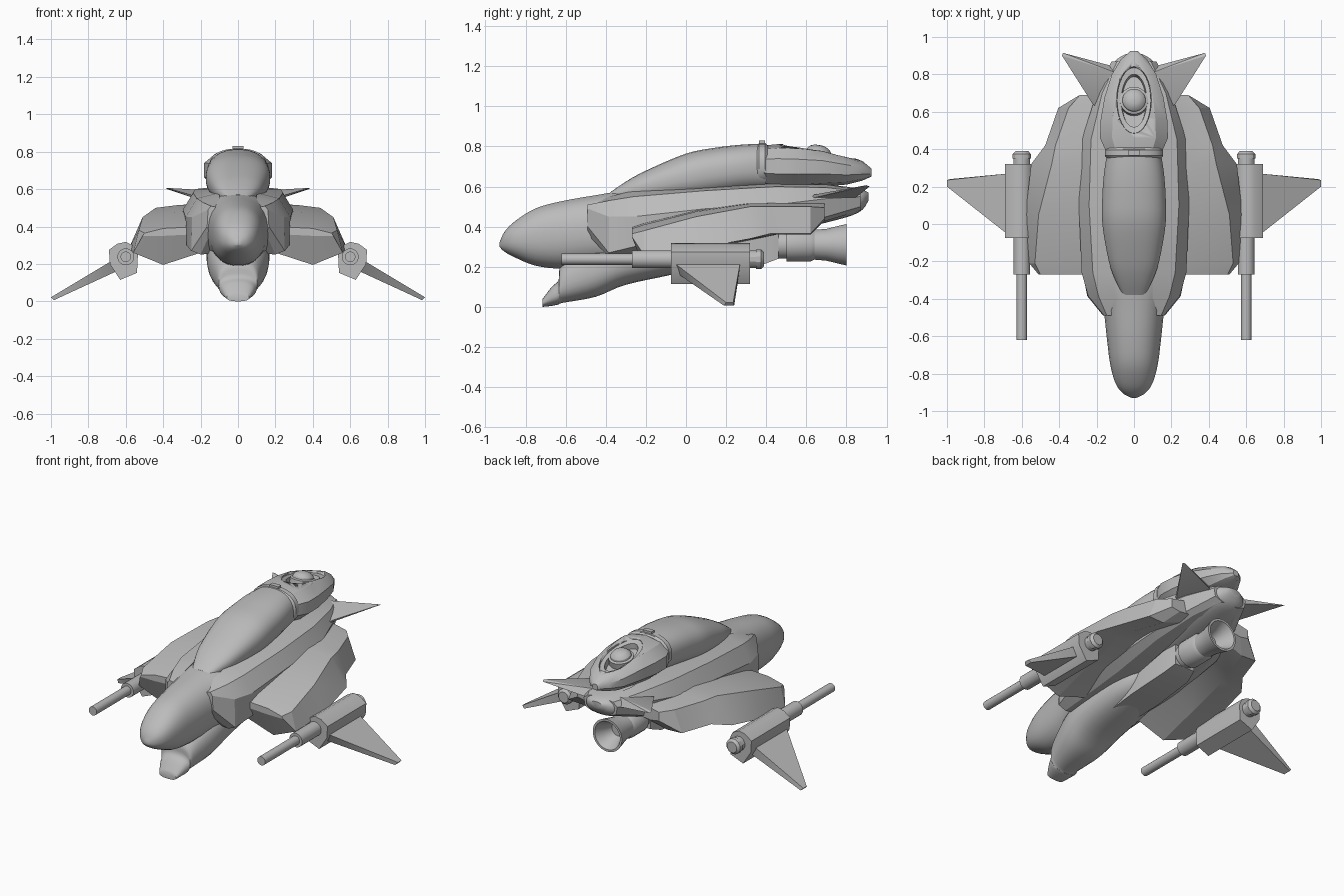
import bpy, bmesh, math
from mathutils import Vector, Matrix

cube = bpy.data.objects.get("Cube")
if cube:
    bpy.data.objects.remove(cube, do_unlink=True)

grey = bpy.data.materials.new("hull_grey")
grey.use_nodes = True
grey.diffuse_color = (0.5, 0.5, 0.5, 1)
grey.node_tree.nodes["Principled BSDF"].inputs["Base Color"].default_value = grey.diffuse_color


def finish(name, bm, mirror=False, angle=30):
    """Turn a bmesh into a shaded, optionally mirrored object."""
    bmesh.ops.recalc_face_normals(bm, faces=bm.faces)
    mesh = bpy.data.meshes.new(name)
    bm.to_mesh(mesh)
    bm.free()
    mesh.materials.append(grey)
    obj = bpy.data.objects.new(name, mesh)
    bpy.context.collection.objects.link(obj)
    bpy.ops.object.select_all(action="DESELECT")
    obj.select_set(True)
    bpy.context.view_layer.objects.active = obj
    bpy.ops.object.shade_smooth_by_angle(angle=math.radians(angle))
    if mirror:
        obj.modifiers.new("mirror", "MIRROR")
    return obj


def loft(name, rings, mirror=False, angle=30):
    """Skin a row of closed rings and cap both ends."""
    bm = bmesh.new()
    rows = [[bm.verts.new(point) for point in ring] for ring in rings]
    count = len(rows[0])
    for first, second in zip(rows, rows[1:]):
        for i in range(count):
            j = (i + 1) % count
            bm.faces.new((first[i], first[j], second[j], second[i]))
    bm.faces.new(rows[0])
    bm.faces.new(rows[-1])
    return finish(name, bm, mirror, angle)


def hull(name, points, mirror=True):
    bm = bmesh.new()
    for point in points:
        bm.verts.new(point)
    bmesh.ops.convex_hull(bm, input=bm.verts)
    return finish(name, bm, mirror)


def oval(y, low, high, width, power=2.0, count=28):
    """Upright superellipse ring at a station along the craft."""
    def soft(value):
        return math.copysign(abs(value) ** (2 / power), value)
    ring = []
    for i in range(count):
        turn = math.tau * (i + 0.5) / count
        ring.append((width * soft(math.cos(turn)), y,
                     (low + high) / 2 + (high - low) / 2 * soft(math.sin(turn))))
    return ring


def smooth_stations(stations, steps=4):
    """Catmull-Rom interpolation between stations."""
    keys = [Vector(s) for s in stations]
    keys = [keys[0]] + keys + [keys[-1]]
    result = []
    for a, b, c, d in zip(keys, keys[1:], keys[2:], keys[3:]):
        for i in range(steps):
            t = i / steps
            result.append(b + (c - a) * (t / 2) + (a * 2 - b * 5 + c * 4 - d) * (t * t / 2)
                          + (b * 3 - a - c * 3 + d) * (t ** 3 / 2))
    result.append(keys[-1])
    return result


def body(name, stations, power=2.0):
    return loft(name, [oval(*s, power) for s in smooth_stations(stations)], angle=40)


def lathe(name, profile, x, z, mirror=False, count=24):
    rings = [oval(y, z - r, z + r, r, 2, count) for y, r in profile]
    return loft(name, [[(px + x, py, pz) for px, py, pz in ring] for ring in rings], mirror)


def slab(name, stations, angle=18):
    """Mirrored loft through hand-shaped sections of (x, z) points."""
    return loft(name, [[(x, y, z) for x, z in section] for y, section in stations], True, angle)


# Fuselage: station, bottom, top, half width
body("fuselage", [
    (-.93, .30, .32, .012), (-.905, .275, .375, .06), (-.85, .245, .43, .1),
    (-.75, .205, .492, .128), (-.62, .19, .528, .145), (-.45, .2, .558, .165),
    (-.3, .2, .58, .2), (0, .25, .6, .21), (.4, .35, .62, .2),
    (.7, .42, .61, .17), (.86, .47, .59, .11), (.91, .53, .57, .04)], 2.3)

# Lower jaw running back into the belly
body("lower_jaw", [
    (-.715, 0, .04, .06), (-.67, .005, .1, .085), (-.635, .012, .135, .1), (-.615, .02, .22, .11),
    (-.45, .05, .33, .155), (-.3, .11, .36, .168), (-.05, .165, .38, .16),
    (.1, .21, .4, .13), (.2, .3, .4, .08)], 2.4)

# Canopy and the collar behind it
body("canopy", [
    (-.38, .53, .57, .06), (-.3, .52, .625, .1), (-.2, .52, .68, .135), (0, .53, .765, .17),
    (.15, .55, .795, .17), (.28, .57, .81, .16), (.4, .58, .815, .14)], 2.4)
loft("canopy_collar", [oval(y, .6, .805 + lift, .145 + lift, 2.4)
                       for y, lift in ((.35, 0), (.365, .012), (.395, .012), (.41, 0))])
hull("collar_latch", [(x, y, z) for x in (0, .03) for y in (.365, .395) for z in (.8, .83)])

# Rear pod with a sunken oval well
pod = loft("rear_pod", [oval(*s, 2.2, 10) for s in (
    (.39, .6, .805, .158), (.46, .59, .812, .19), (.56, .59, .808, .186), (.68, .6, .793, .164),
    (.8, .61, .757, .124), (.88, .63, .727, .074), (.925, .65, .69, .02))])
tilt = Matrix.Translation((0, .665, .785)) @ Matrix.Rotation(math.radians(-13), 4, "X")


def well_ring(width, length, height, count=32):
    turns = [math.tau * i / count for i in range(count)]
    return [tilt @ Vector((width * math.cos(t), length * math.sin(t), height)) for t in turns]


cutter = loft("well_cutter", [well_ring(.09, .18, -.065), well_ring(.102, .19, .2)])
cut = pod.modifiers.new("well", "BOOLEAN")
cut.operation = "DIFFERENCE"
cut.object = cutter
bpy.context.view_layer.objects.active = pod
bpy.ops.object.modifier_apply(modifier=cut.name)
bpy.data.objects.remove(cutter, do_unlink=True)
loft("well_rim", [well_ring(*r) for r in (
    (.094, .185, -.07), (.09, .18, -.02), (.068, .145, -.025), (.064, .14, -.06))])
loft("well_dome", [well_ring(r, r, h) for r, h in (
    (.075, -.07), (.075, -.02), (.062, -.015), (.06, -.004), (.048, .01), (.028, .019), (.005, .022))])

# Shoulders with angled intake cheeks
slab("shoulder", [
    (-.49, [(.1, .5), (.145, .51), (.16, .49), (.165, .4), (.15, .36), (.1, .36)]),
    (-.385, [(.1, .55), (.19, .53), (.245, .45), (.25, .27), (.2, .25), (.1, .26)]),
    (-.26, [(.1, .58), (.22, .55), (.28, .45), (.275, .3), (.2, .26), (.1, .26)]),
    (.1, [(.1, .6), (.24, .58), (.295, .49), (.27, .34), (.2, .3), (.1, .29)]),
    (.45, [(.1, .615), (.23, .6), (.28, .51), (.25, .38), (.2, .36), (.1, .36)]),
    (.7, [(.1, .61), (.17, .595), (.2, .54), (.18, .45), (.14, .43), (.1, .43)]),
    (.87, [(.03, .585), (.09, .575), (.12, .55), (.11, .5), (.06, .48), (.03, .48)])], 20)

# Drooping wings: raked leading face, bevelled outer edge, hollow underside
slab("wing", [
    (-.27, [(.2, .4), (.4, .39), (.5, .365), (.51, .35), (.4, .35), (.2, .36)]),
    (-.21, [(.2, .42), (.4, .41), (.53, .38), (.56, .26), (.4, .195), (.2, .26)]),
    (.05, [(.2, .485), (.36, .475), (.51, .45), (.58, .29), (.4, .27), (.2, .35)]),
    (.32, [(.2, .52), (.32, .515), (.44, .5), (.55, .34), (.4, .35), (.2, .39)]),
    (.42, [(.2, .53), (.3, .515), (.42, .5), (.475, .365), (.37, .36), (.2, .4)]),
    (.62, [(.17, .54), (.22, .515), (.35, .5), (.405, .365), (.3, .36), (.17, .41)]),
    (.69, [(.15, .55), (.2, .515), (.29, .495), (.29, .44), (.23, .43), (.15, .44)])])

# Wing guns: housing, stepped barrel, rear cap, outer blade
housing = [(.535, .25), (.555, .295), (.6, .318), (.645, .308), (.69, .275),
           (.685, .2), (.63, .115), (.54, .152)]
slab("gun_housing", [(y, housing) for y in (-.075, .32)], 40)
lathe("gun_barrel", [(-.62, .028), (-.27, .028), (-.27, .045), (-.05, .045)], .6, .238, True)
lathe("gun_rear_cap", [(.3, .045), (.35, .045), (.35, .05), (.375, .05), (.39, .035)],
      .6, .238, True, 12)
hull("gun_blade", [
    (.67, -.06, .22), (.67, .27, .22), (.64, -.04, .165), (.64, .265, .165),
    (1, .2, .022), (1, .235, .022), (.985, .19, .006), (.985, .24, .006)])

# Tail fins
hull("tail_fin", [(.2, .62, .54), (.22, .64, .56), (.1, .84, .54), (.1, .81, .59),
                  (.385, .9, .607), (.38, .915, .6)])

# Engine duct and hollow nozzle
loft("engine_duct", [[(s * w, y, z) for s, z in ((-1, low), (1, low), (1, .4), (-1, .4))]
                     for y, w, low in ((-.1, .09, .17), (.1, .1, .185), (.38, .09, .21), (.46, .07, .24))])
lathe("engine_nozzle", [(.3, .07), (.5, .07), (.5, .085), (.62, .085), (.64, .075), (.7, .08),
                        (.76, .095), (.8, .104), (.8, .09), (.74, .06), (.69, .045)], 0, .31)
